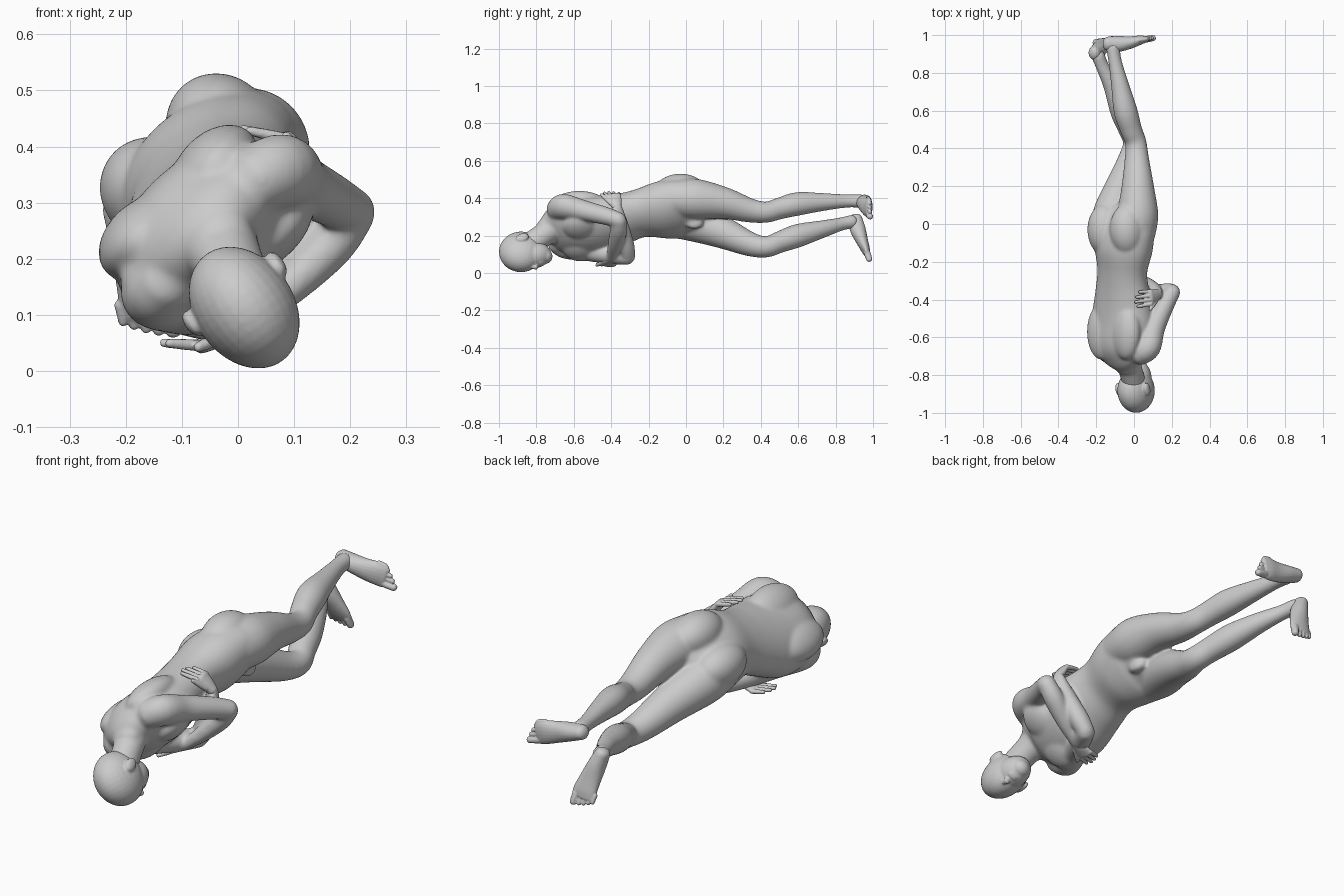
import bpy, bmesh, math
from mathutils import Vector as V, Matrix

bm = bmesh.new()


def frame(deg):
    # lateral and forward axes of the body, rolled onto its side
    c, s = math.cos(math.radians(deg)), math.sin(math.radians(deg))
    return V((c, 0, s)), V((s, 0, -c))


def spline(p, i, t):
    p0, p1, p2, p3 = p[max(i - 1, 0)], p[i], p[i + 1], p[min(i + 2, len(p) - 1)]
    return [0.5 * (2 * b + (c - a) * t + (2 * a - 5 * b + 4 * c - d) * t * t + (3 * b - a - 3 * c + d) * t ** 3)
            for a, b, c, d in zip(p0, p1, p2, p3)]


def tube(pts, lat, sides=24, steps=5):
    # smooth elliptical loft; each point is x, y, z, half width along lat, half depth
    path = [spline(pts, i, k / steps) for i in range(len(pts) - 1) for k in range(steps)] + [list(pts[-1])]
    rings = []
    for i, q in enumerate(path):
        t = (V(path[min(i + 1, len(path) - 1)][:3]) - V(path[max(i - 1, 0)][:3])).normalized()
        rings.append((V(q[:3]), t, q[3], q[4]))
    # rounded ends
    for end in (0, -1):
        c, t, a, b = rings[end]
        out = t if end else -t
        for ang in (25, 50, 75):
            k, h = math.cos(math.radians(ang)), math.sin(math.radians(ang)) * min(a, b) * 0.8
            r = (c + out * h, t, a * k, b * k)
            rings.append(r) if end else rings.insert(0, r)
    loops = []
    for c, t, a, b in rings:
        u = (lat - t * t.dot(lat)).normalized()
        w = t.cross(u)
        loops.append([bm.verts.new(c + u * a * math.cos(2 * math.pi * j / sides) + w * b * math.sin(2 * math.pi * j / sides))
                      for j in range(sides)])
    for p, q in zip(loops, loops[1:]):
        for j in range(sides):
            k = (j + 1) % sides
            bm.faces.new((p[j], p[k], q[k], q[j]))
    bm.faces.new(loops[0][::-1])
    bm.faces.new(loops[-1])


def ball(c, radii, deg=44, tilt=0):
    # ellipsoid with radii along lateral, body length, forward
    L, F = frame(deg)
    m = Matrix((L, V((0, 1, 0)), F)).transposed().to_4x4()
    m = Matrix.Translation(c) @ m @ Matrix.Rotation(math.radians(tilt), 4, 'X') @ Matrix.Diagonal((*radii, 1))
    bmesh.ops.create_uvsphere(bm, u_segments=28, v_segments=18, radius=1, matrix=m)


def finish(name, voxel, soften):
    # fuse everything built so far into one smooth skin
    global bm
    bmesh.ops.recalc_face_normals(bm, faces=bm.faces[:])
    me = bpy.data.meshes.new(name)
    bm.to_mesh(me)
    bm.free()
    bm = bmesh.new()
    ob = bpy.data.objects.new(name, me)
    bpy.context.collection.objects.link(ob)
    rm = ob.modifiers.new("fuse", 'REMESH')
    rm.mode, rm.voxel_size, rm.use_smooth_shade = 'VOXEL', voxel, True
    sm = ob.modifiers.new("soften", 'SMOOTH')
    sm.factor, sm.iterations = .5, soften


def hand(wrist, knuckle, tip, lat, thumb):
    # palm, four fingers and a thumb
    w, k, e = V(wrist), V(knuckle), V(tip)
    tube([(*w, .026, .02), (*w.lerp(k, .5), .037, .018), (*k, .042, .014)], lat, 16)
    for i, ln in enumerate((.9, 1.05, 1, .8)):
        o = lat * (1.5 - i) * .0225 * thumb
        a, b = k + o, k + o * 1.12 + (e - k) * ln
        tube([(*a, .0105, .0105), (*a.lerp(b, .5), .01, .01), (*b, .008, .008)], lat, 10, 3)
    a = w.lerp(k, .3) + lat * thumb * .025
    b = w.lerp(k, 1.1) + lat * thumb * .06
    tube([(*a, .014, .014), (*a.lerp(b, .6), .012, .012), (*b, .009, .009)], (e - k).normalized(), 10, 3)


def foot(pts, medial):
    # sole and toes, the big toe on the medial side
    tube(pts, medial, 20)
    k = V(pts[-1][:3])
    d = (k - V(pts[-2][:3])).normalized()
    for i in range(5):
        r = .018 if i == 0 else .0125 - .0005 * i
        a = k + medial * (.033, .007, -.014, -.034, -.052)[i] - d * .006 * i
        b = a + d * (.042, .044, .042, .038, .034)[i]
        tube([(*a, r, r), (*a.lerp(b, .6), r * .9, r), (*b, r * .85, r * .9)], medial, 10, 3)


L, F = frame(44)
# torso and shoulder girdle
tube([(-.035, -.755, .23, .07, .055), (-.05, -.71, .245, .135, .085), (-.06, -.64, .25, .17, .12),
      (-.058, -.5, .25, .187, .13), (-.06, -.36, .285, .163, .118), (-.062, -.25, .318, .147, .112),
      (-.056, -.13, .338, .174, .132), (-.05, -.02, .34, .188, .12), (-.04, .04, .33, .16, .10)], L, 36)
tube([(-.155, -.655, .16, .06, .06), (-.065, -.695, .255, .07, .065), (.05, -.665, .355, .06, .06)], F)
for s in (1, -1):
    # shoulder blades, chest muscles, buttocks
    ball(V((-.058, -.57, .25)) + L * s * .09 - F * .07, (.09, .15, .062))
    ball(V((-.055, -.57, .25)) + L * s * .08 + F * .085, (.09, .09, .047))
    ball(V((-.06, -.03, .345)) + L * s * .082 - F * .047, (.093, .14, .098))
ball((.012, .045, .27), (.03, .05, .04))
# neck
tube([(-.05, -.68, .25, .085, .07), (-.022, -.76, .205, .064, .064), (.003, -.85, .14, .062, .066)], frame(35)[0])
# upper arm lying over the chest
tube([(.03, -.69, .34, .06, .06), (.075, -.65, .355, .07, .066), (.11, -.55, .335, .054, .057),
      (.165, -.43, .305, .048, .049), (.207, -.357, .283, .041, .042)], L)
tube([(.207, -.357, .283, .04, .04), (.165, -.36, .225, .047, .043), (.09, -.38, .15, .039, .035),
      (.0, -.40, .075, .028, .023)], V((0, 1, 0)))
# lower arm under the chest
tube([(-.13, -.69, .16, .055, .055), (-.145, -.64, .14, .066, .064), (-.09, -.52, .115, .053, .053),
      (-.025, -.40, .095, .048, .048), (.02, -.31, .085, .042, .042)], L)
tube([(.02, -.31, .085, .04, .04), (.055, -.32, .15, .044, .046), (.105, -.345, .26, .037, .037),
      (.13, -.37, .355, .028, .023)], V((0, 1, 0)))
# upper leg
tube([(.015, -.06, .40, .095, .10), (.02, .05, .395, .108, .11), (.02, .2, .375, .086, .086),
      (.015, .34, .335, .067, .064), (.01, .43, .325, .057, .056), (-.015, .5, .345, .057, .059),
      (-.045, .6, .37, .061, .065), (-.075, .74, .38, .047, .048), (-.1, .86, .385, .035, .037),
      (-.112, .935, .385, .036, .038)], L)
# lower leg
tube([(-.125, -.06, .285, .095, .10), (-.115, .05, .27, .103, .105), (-.065, .2, .215, .086, .086),
      (-.02, .34, .155, .067, .065), (0, .43, .14, .057, .057), (-.025, .5, .165, .057, .059),
      (-.065, .6, .2, .061, .064), (-.115, .73, .235, .047, .048), (-.165, .83, .262, .035, .037),
      (-.19, .89, .275, .036, .038)], L)
finish("body", .006, 28)

# head: skull, jaw, chin, nose, lips, eyes, ears
HL, HF = frame(35)
H = V((.011, 0, .113))


def at(lat, y, fwd):
    return H + HL * lat + HF * fwd + V((0, y, 0))


ball(at(0, -.882, 0), (.089, .118, .117), 35)
ball(at(0, -.812, .022), (.069, .092, .07), 35, -10)
ball(at(0, -.752, .03), (.042, .038, .038), 35)
ball(at(0, -.85, .072), (.064, .024, .024), 35)
tube([(*at(0, -.845, .090), .009, .010), (*at(0, -.82, .097), .010, .012), (*at(0, -.80, .101), .016, .012)], HL, 12)
for y, f in ((-.777, .079), (-.766, .073)):
    ball(at(0, y, f), (.025, .007, .011), 35)
for s in (1, -1):
    ball(at(.033 * s, -.832, .079), (.015, .009, .009), 35)
    ball(at(.092 * s, -.875, -.03), (.013, .036, .024), 35, -20)
finish("head", .005, 4)

# hands
hand((.0, -.40, .075), (-.065, -.415, .045), (-.13, -.44, .05), V((0, 1, 0)), -1)
hand((.13, -.37, .355), (.09, -.39, .413), (.012, -.40, .43), V((0, 1, 0)), -1)
finish("hands", .0035, 3)

# feet
foot([(-.14, .955, .388, .032, .037), (-.085, .953, .375, .040, .042), (-.02, .961, .36, .048, .033),
      (.03, .973, .35, .054, .025), (.06, .978, .343, .054, .018)], V((.1, 0, -.995)))
foot([(-.21, .905, .29, .032, .037), (-.19, .918, .235, .040, .042), (-.172, .94, .175, .048, .033),
      (-.16, .958, .13, .054, .025), (-.155, .967, .105, .054, .018)], V((.985, 0, .17)))
finish("feet", .0035, 3)
